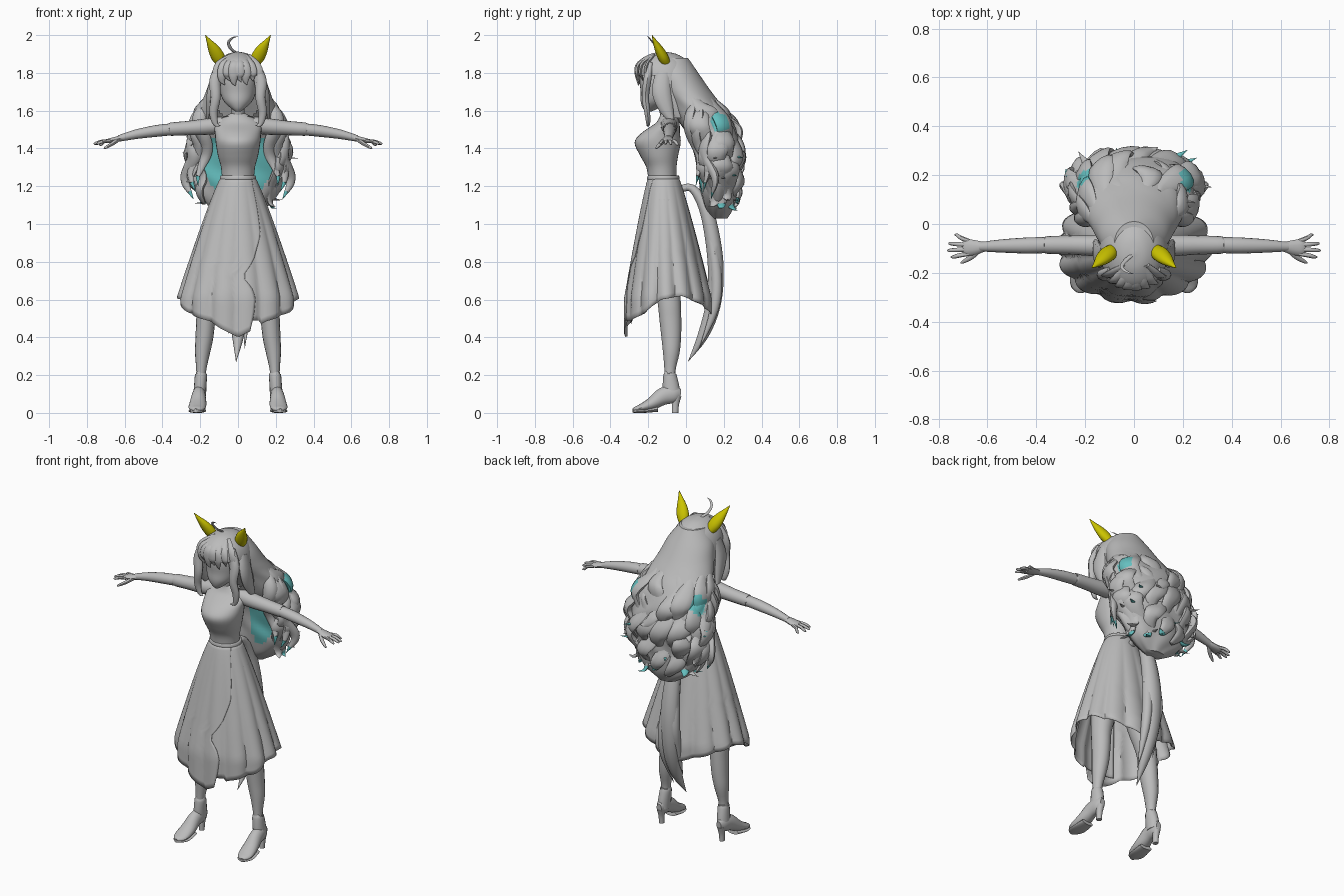
import bpy, bmesh, math, random
from mathutils import Vector

random.seed(4)


def material(name, rgb):
    m = bpy.data.materials.new(name)
    m.diffuse_color = (*rgb, 1)
    return m


GREY = material("soft_grey", (0.5, 0.5, 0.5))
YELLOW = material("ear_yellow", (0.6, 0.55, 0.0))
TEAL = material("hair_teal", (0.13, 0.52, 0.52))


def finish(name, bm, mats, rule=None):
    bmesh.ops.recalc_face_normals(bm, faces=bm.faces)
    for f in bm.faces:
        f.smooth = True
        if rule:
            f.material_index = rule(f.calc_center_median(), f.normal)
    me = bpy.data.meshes.new(name)
    bm.to_mesh(me)
    bm.free()
    for m in mats:
        me.materials.append(m)
    ob = bpy.data.objects.new(name, me)
    bpy.context.collection.objects.link(ob)
    return ob


def spline(rows, steps):
    """Catmull-Rom interpolation through rows of numbers."""
    out, n = [], len(rows)
    for i in range(n - 1):
        p = [rows[max(i - 1, 0)], rows[i], rows[i + 1], rows[min(i + 2, n - 1)]]
        for k in range(steps):
            t = k / steps
            out.append([0.5 * (2 * b + (c - a) * t + (2 * a - 5 * b + 4 * c - d) * t * t
                               + (3 * b - a - 3 * c + d) * t ** 3) for a, b, c, d in zip(*p)])
    out.append(list(rows[-1]))
    return out


def skin(bm, rings):
    vs = [[bm.verts.new(p) for p in r] for r in rings]
    n = len(vs[0])
    for a, b in zip(vs, vs[1:]):
        for j in range(n):
            bm.faces.new((a[j], a[(j + 1) % n], b[(j + 1) % n], b[j]))
    bm.faces.new(vs[0])
    bm.faces.new(vs[-1])


def sweep(bm, rows, ref=(1, 0, 0), sides=10, steps=4):
    """Tube along rows of x, y, z, half width, half thickness; ref is the width direction."""
    rows = spline(rows, steps)
    pts = [Vector(r[:3]) for r in rows]
    rings = []
    for i, r in enumerate(rows):
        t = (pts[min(i + 1, len(pts) - 1)] - pts[max(i - 1, 0)]).normalized()
        s = Vector(ref)
        s = (s - t * s.dot(t)).normalized()
        u = t.cross(s)
        w, h = max(r[3], 0.0008), max(r[4], 0.0008)
        rings.append([pts[i] + s * w * math.cos(q * math.tau / sides) + u * h * math.sin(q * math.tau / sides)
                      for q in range(sides)])
    skin(bm, rings)


def limb(name, rows, mats=(GREY,), sides=16, steps=4, ref=(1, 0, 0), rule=None):
    bm = bmesh.new()
    sweep(bm, rows, ref, sides, steps)
    return finish(name, bm, mats, rule)


def stack(bm, rows, n=32, steps=4, ripple=None):
    """Elliptical sections stacked in z: rows of z, centre y, x radius, y radius."""
    rings = []
    for z, cy, rx, ry in spline(rows, steps):
        rx, ry = max(rx, 0.002), max(ry, 0.002)
        ring = []
        for j in range(n):
            a = j * math.tau / n
            k = ripple(a, z) if ripple else 1
            ring.append((rx * k * math.sin(a), cy - ry * k * math.cos(a), z))
        rings.append(ring)
    skin(bm, rings)


def table(rows, x):
    for a, b in zip(rows, rows[1:]):
        if x <= b[0]:
            t = max(0, (x - a[0]) / (b[0] - a[0]))
            return [p + (q - p) * t for p, q in zip(a, b)][1:]
    return list(rows[-1][1:])


# head, neck, torso and belt
for name, rows in {
    "head": [(1.595, -.2, .012, .015), (1.615, -.185, .04, .045), (1.65, -.16, .075, .08), (1.7, -.14, .095, .1),
             (1.77, -.13, .103, .115), (1.84, -.12, .09, .1), (1.88, -.12, .04, .05)],
    "neck": [(1.52, -.095, .042, .04), (1.57, -.1, .035, .035), (1.65, -.12, .036, .036)],
    "torso": [(1.23, -.125, .084, .074), (1.3, -.13, .09, .08), (1.36, -.142, .106, .1), (1.43, -.15, .118, .122),
              (1.48, -.135, .122, .103), (1.53, -.1, .125, .066), (1.56, -.093, .085, .05), (1.585, -.095, .04, .04)],
    "belt": [(1.235, -.12, .094, .084), (1.24, -.12, .096, .086), (1.252, -.12, .094, .084), (1.257, -.12, .09, .08)],
}.items():
    bm = bmesh.new()
    stack(bm, rows)
    finish(name, bm, [GREY])

# pleated wrap skirt with an overlapping front edge
HEM = [(0, .4), (.25, .44), (.5, .485), (1, .53), (1.4, .6), (1.9, .62), (2.6, .56), (3.15, .5)]
EDGE = [(0, .9), (.08, .75), (.4, .6), (.55, .35), (.63, .08), (.72, .24), (.8, .3), (.9, .27), (1, .2)]
bm = bmesh.new()
NU, NT = 150, 26
grid = []
for i in range(NT + 1):
    t = i / NT
    edge = table(EDGE, t)[0]
    row = []
    for j in range(NU + 1):
        u = j / NU
        a = -0.35 + u * (math.tau + 0.35 + edge)
        wrapped = abs((a + math.pi) % math.tau - math.pi)
        hem = table(HEM, wrapped)[0]
        if a < 0.4:
            hem = max(hem, .49)
        z = 1.25 - (1.25 - hem) * t
        s = min((1.25 - z) / .64, 1)
        k = s ** 0.88
        pleat = 1.015 - 0.085 * s * (1 - abs(math.sin(a * 7 + .3)) ** 0.8)
        pleat *= 0.955 + 0.045 * min(u * 5, 1)
        row.append(bm.verts.new(((.088 + .232 * k) * pleat * math.sin(a),
                                 -.12 + .025 * k - (.079 + .153 * k) * pleat * math.cos(a), z)))
    grid.append(row)
for a, b in zip(grid, grid[1:]):
    for j in range(NU):
        bm.faces.new((a[j], a[j + 1], b[j + 1], b[j]))
skirt = finish("skirt", bm, [GREY])
skirt.modifiers.new("cloth", "SOLIDIFY").thickness = 0.003

# arms, hands, legs, shoes and ears, mirrored
for side, s in (("left", 1), ("right", -1)):
    def m(rows):
        return [(r[0] * s, *r[1:]) for r in rows]

    limb(side + "_sleeve", m([(.08, -.09, 1.525, .045, .045), (.17, -.088, 1.515, .043, .043),
                              (.26, -.086, 1.508, .039, .038), (.355, -.086, 1.502, .036, .035),
                              (.362, -.086, 1.502, .03, .03)]), ref=(0, 1, 0))
    limb(side + "_forearm", m([(.34, -.086, 1.502, .032, .031), (.43, -.088, 1.493, .033, .031),
                               (.54, -.09, 1.475, .027, .025), (.63, -.093, 1.453, .019, .017)]), ref=(0, 1, 0))
    bm = bmesh.new()
    sweep(bm, m([(.61, -.093, 1.457, .019, .016), (.65, -.096, 1.447, .03, .015),
                 (.685, -.096, 1.44, .034, .013), (.7, -.096, 1.436, .028, .009)]), (0, 1, 0))
    for y0, x1, y1, z1 in ((-.122, .75, -.135, 1.425), (-.104, .765, -.108, 1.425),
                           (-.086, .76, -.08, 1.422), (-.07, .735, -.045, 1.418)):
        sweep(bm, m([(.675, y0, 1.441, .009, .009), ((.68 + x1) / 2, (y0 + y1) / 2, 1.437, .009, .009),
                     (x1 - .01, y1, z1 + .002, .007, .007), (x1, y1, z1, .002, .002)]), (0, 1, 0), 8, 2)
    sweep(bm, m([(.63, -.105, 1.45, .011, .011), (.665, -.135, 1.425, .011, .01),
                 (.7, -.155, 1.405, .007, .007), (.71, -.16, 1.4, .002, .002)]), (0, 1, 0), 8, 3)
    finish(side + "_hand", bm, [GREY])

    limb(side + "_leg", m([(.075, -.115, 1.12, .07, .07), (.12, -.11, .8, .075, .075), (.162, -.09, .6, .056, .062),
                           (.17, -.083, .5, .051, .058), (.178, -.078, .4, .047, .052), (.188, -.078, .32, .04, .044),
                           (.195, -.085, .22, .026, .029), (.2, -.082, .12, .025, .028)]))
    limb(side + "_ankle_cuff", m([(.196, -.085, .205, .027, .03), (.196, -.085, .2, .032, .035),
                                  (.2, -.08, .14, .033, .044), (.203, -.075, .09, .034, .045)]))
    limb(side + "_shoe", m([(.203, -.028, .1, .016, .025), (.204, -.06, .1, .031, .046),
                            (.208, -.12, .088, .037, .046), (.212, -.18, .05, .045, .034),
                            (.217, -.235, .028, .045, .021), (.221, -.265, .02, .033, .014),
                            (.223, -.28, .015, .012, .008)]))
    limb(side + "_sole", m([(.212, -.15, .02, .04, .014), (.216, -.22, .009, .047, .009),
                            (.22, -.262, .009, .037, .009), (.222, -.282, .009, .012, .008)]))
    limb(side + "_heel", m([(.204, -.05, .09, .024, .026), (.205, -.056, .045, .017, .019),
                            (.205, -.058, 0, .015, .017)]))
    limb(side + "_ear", m([(.088, -.105, 1.85, .026, .024), (.106, -.122, 1.885, .036, .028),
                           (.128, -.143, 1.925, .031, .023), (.152, -.164, 1.965, .015, .012),
                           (.173, -.18, 2.0, .001, .001)]), [YELLOW])

# hair: colour rule shared by the back volume and the curls
MASS = [(1.03, .18, .06, .04), (1.1, .175, .16, .08), (1.2, .17, .23, .1), (1.3, .17, .25, .11),
        (1.42, .155, .255, .125), (1.52, .115, .24, .14), (1.6, .07, .21, .14), (1.66, .03, .185, .135),
        (1.72, -.01, .163, .13), (1.8, -.05, .134, .115), (1.88, -.08, .08, .09)]


def patch(c):
    return (abs(c.x) - .2) ** 2 + (c.y - .175) ** 2 + ((c.z - 1.53) * .8) ** 2 < .05 ** 2


def hair_rule(c, n):
    inner = n.y < -.25 and 1.17 < c.z < 1.45 and .05 < abs(c.x) < .1 + .09 * min(1, (c.z - 1.15) * 8)
    return int(patch(c) or inner)


# smooth scalp hair with an open face
bm = bmesh.new()
stack(bm, [(1.56, -.03, .13, .09), (1.64, -.07, .142, .125), (1.72, -.1, .143, .152), (1.8, -.115, .137, .155),
           (1.86, -.12, .108, .132), (1.9, -.12, .055, .07), (1.912, -.12, .004, .005)], 48, 5)
cut = [f for f in bm.faces if f.calc_center_median().z < 1.785 and f.calc_center_median().y < -.12]
bmesh.ops.delete(bm, geom=cut, context="FACES")
finish("scalp_hair", bm, [GREY])

# gently wavy back volume
bm = bmesh.new()
stack(bm, MASS, 72, 6, lambda a, z: 1 + .035 * min(1, max(0, (1.7 - z) * 4)) * math.sin(7 * a + 3 * math.sin(z * 15)))
finish("back_hair", bm, [GREY, TEAL], hair_rule)

# long waves lying over the back volume, a few with teal flicked tips
locks, tips = bmesh.new(), bmesh.new()
for top, length, count, spread, teal in ((1.66, .36, 8, 1.75, 4), (1.54, .38, 10, 1.95, 3), (1.4, .37, 11, 2.0, 2)):
    for i in range(count):
        a0 = spread * (2 * i / (count - 1) - 1) + random.uniform(-.08, .08)
        ph, drop = random.uniform(0, 6), length + random.uniform(-.05, .01)
        rows = []
        for k in range(11):
            t = k / 10
            flick = max(0, t - .75) * 4
            z = top - drop * t + .05 * flick ** 2
            cy, rx, ry = table(MASS, z)
            a = a0 + .14 * math.sin(ph + t * 7)
            out = -.012 + .024 * math.sin(ph + t * 9) * min(1, 3 * t) + .01 * t + .05 * flick ** 2
            w = .062 * min(1, .35 + 2.5 * t) * (1 - t ** 2.5)
            rows.append((math.sin(a) * (rx + out), cy + math.cos(a) * (ry + out), z, w, w * .42))
        ref = (math.cos(a0), -math.sin(a0), 0)
        cut = 9 if i % teal == 1 else 11
        sweep(locks, rows[:cut], ref, 10, 3)
        if cut == 9:
            sweep(tips, rows[8:], ref, 8, 3)
# side ringlets framing the shoulders
for s in (1, -1):
    for x, y, top, low in ((.19, .02, 1.68, 1.2), (.225, .06, 1.62, 1.17), (.255, .1, 1.5, 1.13)):
        rows = []
        for k in range(10):
            t = k / 9
            z = top + (low - top) * t
            w = .042 * min(1, .3 + 3 * t) * (1 - t ** 3)
            rows.append((s * (x - .04 * (1 - min(1, 3 * t)) + .025 * math.sin(9 * t + x * 30)),
                         y + .05 * t + .02 * math.cos(9 * t), z, w, w * .7))
        sweep(locks, rows[:9], (1, .4 * s, 0), 10, 3)
        sweep(tips, rows[8:], (1, .4 * s, 0), 8, 3)
finish("hair_curls", locks, [GREY, TEAL], lambda c, n: int(patch(c)))
finish("curl_tips", tips, [TEAL])

# fringe swept to one side and long face locks
bm = bmesh.new()
for x, z in ((-.108, 1.69), (-.082, 1.735), (-.052, 1.755), (-.022, 1.73), (.008, 1.75), (.04, 1.735),
             (.074, 1.755), (.106, 1.69)):
    y = -.112 - .152 * math.sqrt(1 - (x / .142) ** 2)
    sweep(bm, [(x * .4 + .01, -.17, 1.893, .014, .008), (x * .8, y * .95, 1.85, .027, .011),
               (x, y, 1.8, .028, .009), (x * 1.03, y + .008, z + .025, .016, .007), (x * .95 + .01, y + .012, z, 0, 0)])
for s in (1, -1):
    sweep(bm, [(s * .09, -.19, 1.85, .02, .02), (s * .122, -.205, 1.76, .03, .022), (s * .118, -.215, 1.67, .026, .02),
               (s * .13, -.205, 1.59, .022, .016), (s * .118, -.2, 1.53, .014, .01), (s * .09, -.205, 1.52, 0, 0)])
    sweep(bm, [(s * .12, -.12, 1.8, .04, .02), (s * .143, -.13, 1.7, .05, .022), (s * .15, -.1, 1.6, .035, .02),
               (s * .165, -.06, 1.52, 0, 0)], (0, 1, 0))
finish("fringe", bm, [GREY])
limb("top_curl", [(0, -.12, 1.9, .008, .005), (-.035, -.15, 1.925, .009, .005), (-.05, -.175, 1.96, .008, .004),
                  (-.03, -.195, 1.985, .006, .003), (.0, -.205, 1.992, 0, 0)], [GREY], 8)

# tail
bm = bmesh.new()
sweep(bm, [(0, -.04, 1.18, .02, .02), (0, .03, 1.19, .025, .022), (0, .1, 1.09, .04, .036), (0, .14, .93, .052, .042),
           (0, .158, .75, .058, .044), (0, .143, .57, .05, .042), (0, .09, .41, .032, .03), (-.01, .01, .27, 0, 0)])
sweep(bm, [(.02, .12, 1.0, .02, .02), (.035, .16, .75, .03, .03), (.045, .15, .55, .025, .025), (.035, .07, .34, 0, 0)])
sweep(bm, [(-.02, .12, 1.0, .02, .02), (-.035, .16, .75, .03, .03), (-.04, .14, .6, .022, .022), (-.05, .1, .42, 0, 0)])
finish("tail", bm, [GREY])

# keep creases crisp
bpy.ops.object.select_all(action="SELECT")
bpy.context.view_layer.objects.active = skirt
bpy.ops.object.shade_smooth_by_angle(angle=math.radians(45))
